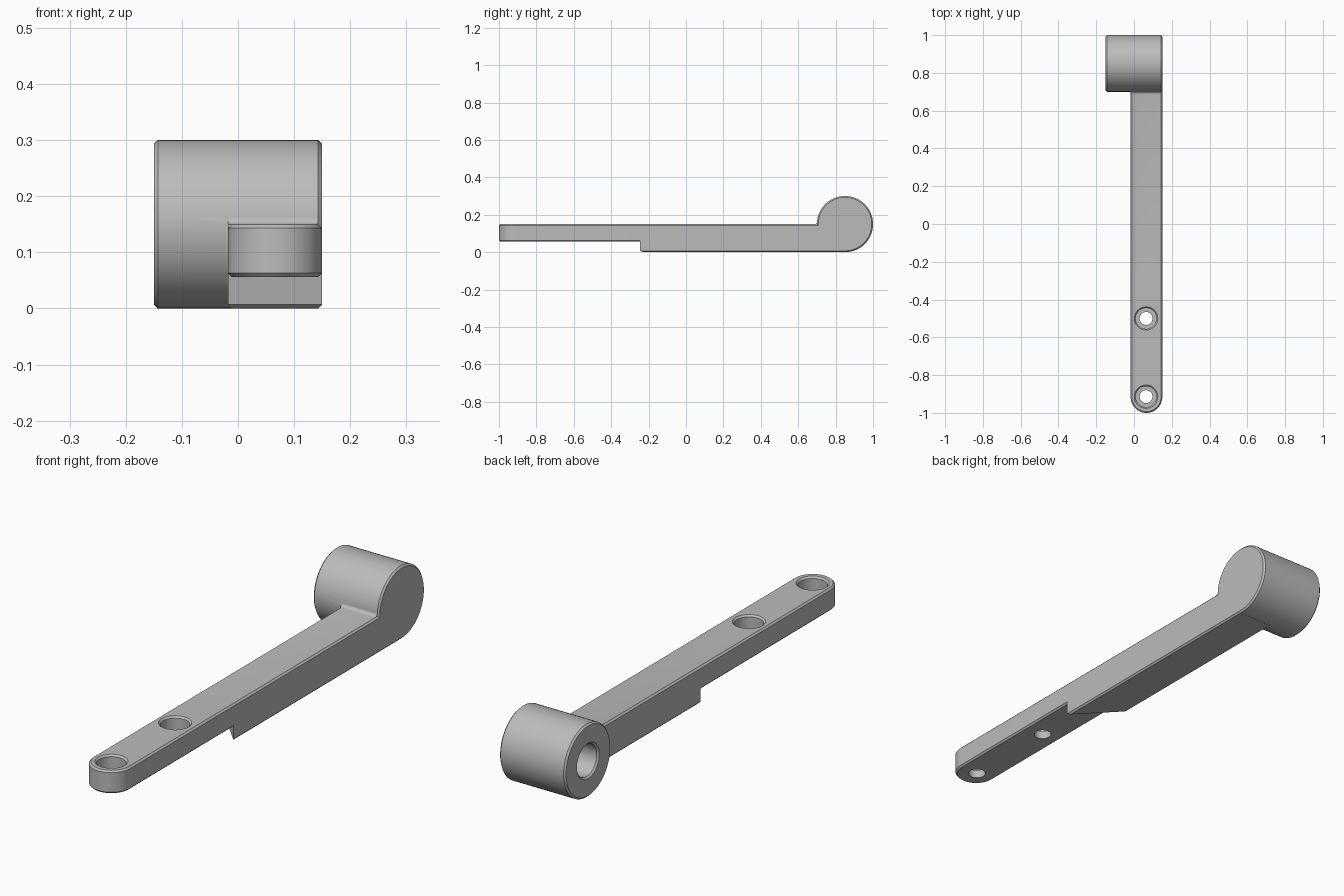
import bpy
import bmesh
from math import cos, sin, pi, radians
from mathutils import Matrix, Vector

if "Cube" in bpy.data.objects:
    bpy.data.objects.remove(bpy.data.objects["Cube"], do_unlink=True)

grey = bpy.data.materials.new("plain grey")
grey.use_nodes = True
colour = (0.50, 0.50, 0.50, 1)
grey.diffuse_color = colour
grey.node_tree.nodes["Principled BSDF"].inputs["Base Color"].default_value = colour

RIGHT, LEFT = -0.018, 0.15          # arm sides
MID = (RIGHT + LEFT) / 2
TIP_R = (LEFT - RIGHT) / 2
TOP, UNDER = 0.15, 0.056            # arm top and stepped underside
HEAD_Y, HEAD_R = 0.85, 0.15
CH = 0.007                          # edge chamfer


def finish(bm, name):
    bmesh.ops.recalc_face_normals(bm, faces=bm.faces)
    mesh = bpy.data.meshes.new(name)
    bm.to_mesh(mesh)
    bm.free()
    mesh.materials.append(grey)
    obj = bpy.data.objects.new(name, mesh)
    bpy.context.collection.objects.link(obj)
    return obj


def prism(name, outline, direction, chamfer_levels=()):
    """Extrude a closed outline; chamfer the rims lying at the given heights."""
    bm = bmesh.new()
    face = bm.faces.new([bm.verts.new(p) for p in outline])
    new = bmesh.ops.extrude_face_region(bm, geom=[face])["geom"]
    moved = [v for v in new if isinstance(v, bmesh.types.BMVert)]
    bmesh.ops.translate(bm, verts=moved, vec=Vector(direction))
    rims = [e for e in bm.edges
            if any(all(abs(v.co.z - z) < 1e-5 for v in e.verts) for z in chamfer_levels)]
    if rims:
        bmesh.ops.bevel(bm, geom=rims, offset=CH, segments=1, affect='EDGES')
    return finish(bm, name)


def lathe(name, profile, matrix, sides=72):
    """Turn (radius, height) points about local z, with capped ends."""
    bm = bmesh.new()
    rings = [[bm.verts.new((r * cos(2 * pi * i / sides), r * sin(2 * pi * i / sides), h))
              for i in range(sides)] for r, h in profile]
    for a, b in zip(rings, rings[1:]):
        for i in range(sides):
            j = (i + 1) % sides
            bm.faces.new((a[i], a[j], b[j], b[i]))
    bm.faces.new(rings[0])
    bm.faces.new(rings[-1])
    bm.transform(matrix)
    return finish(bm, name)


# Arm plate with a round tip
steps = 32
plate = [(MID - TIP_R * cos(pi * i / steps), -1 + TIP_R - TIP_R * sin(pi * i / steps), UNDER)
         for i in range(steps + 1)]
plate += [(LEFT, HEAD_Y, UNDER), (RIGHT, HEAD_Y, UNDER)]
arm = prism("lever_arm", plate, (0, 0, TOP - UNDER), (UNDER, TOP))

# Thicker rear block with a slanted front step
block = prism("rear_block",
              [(LEFT, -0.245, 0), (LEFT, HEAD_Y, 0), (RIGHT, HEAD_Y, 0), (RIGHT, -0.07, 0)],
              (0, 0, 0.1), (0,))

# Round head, lying across the arm
across = Matrix.Translation((0, HEAD_Y, HEAD_R)) @ Matrix.Rotation(pi / 2, 4, 'Y')
head = lathe("round_head", [(HEAD_R - CH, -0.15), (HEAD_R, -0.15 + CH),
                            (HEAD_R, 0.15 - CH), (HEAD_R - CH, 0.15)], across)

# Small fillet between arm and head
R = 0.014
yc, zc = HEAD_Y - HEAD_R - R + 0.001, TOP + R
curve = [(RIGHT, yc + R * sin(a * pi / 12), zc - R * cos(a * pi / 12)) for a in range(7)]
curve += [(RIGHT, yc + R + 0.02, zc), (RIGHT, yc + R + 0.02, TOP - 0.01), (RIGHT, yc, TOP - 0.01)]
fillet = prism("head_fillet", curve, (LEFT - RIGHT - CH, 0, 0))

# Cutters: two counterbored screw holes and the blind bore of the head
screw = [(0.034, -0.05), (0.034, 0.09), (0.055, 0.09), (0.055, TOP - CH),
         (0.063, TOP + 0.001), (0.063, 0.2)]
cutters = [lathe("screw_hole", screw, Matrix.Translation((MID - 0.002, y, 0)))
           for y in (-0.50, -0.914)]
cutters.append(lathe("head_bore", [(0.074, -0.2), (0.074, -0.151), (0.066, -0.143),
                                   (0.066, 0.08)], across))

# Join everything into one solid
parts = [(block, 'UNION'), (head, 'UNION'), (fillet, 'UNION')]
parts += [(c, 'DIFFERENCE') for c in cutters]
for other, operation in parts:
    mod = arm.modifiers.new(other.name, 'BOOLEAN')
    mod.operation = operation
    mod.solver = 'EXACT'
    mod.object = other
solid = bpy.data.meshes.new_from_object(arm.evaluated_get(bpy.context.evaluated_depsgraph_get()))
arm.modifiers.clear()
arm.data = solid
for other, operation in parts:
    bpy.data.objects.remove(other, do_unlink=True)

solid.materials.clear()
solid.materials.append(grey)
for face in solid.polygons:
    face.material_index = 0

# Smooth the round walls, keep chamfers crisp
bpy.ops.object.select_all(action='DESELECT')
arm.select_set(True)
bpy.context.view_layer.objects.active = arm
bpy.ops.object.shade_smooth_by_angle(angle=radians(25))
